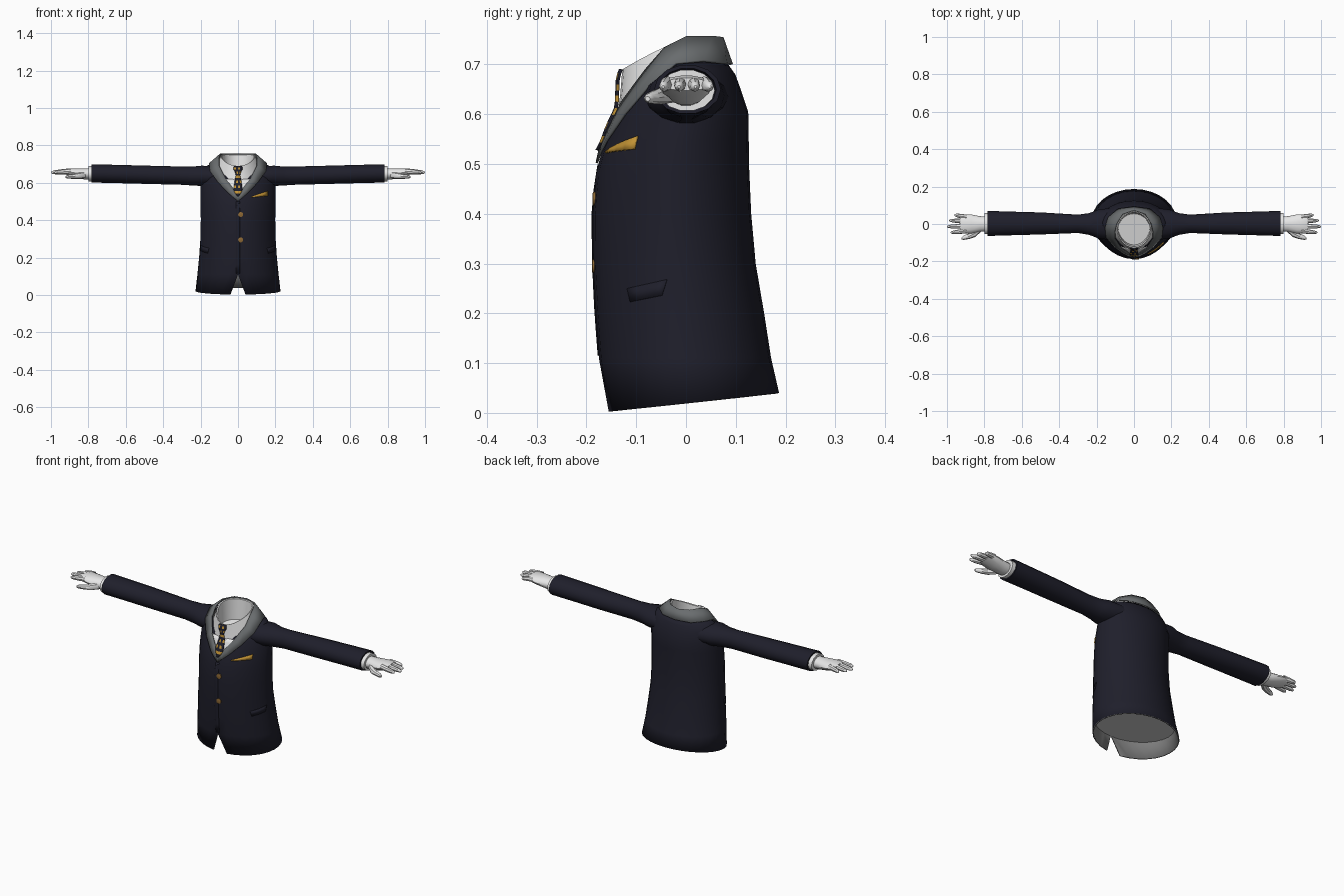
import bpy, bmesh, math
from mathutils import Vector
from mathutils.bvhtree import BVHTree

if "Cube" in bpy.data.objects:
    bpy.data.objects.remove(bpy.data.objects["Cube"])


def material(name, rgb):
    m = bpy.data.materials.new(name)
    m.diffuse_color = (*rgb, 1)
    m.use_nodes = True
    m.node_tree.nodes["Principled BSDF"].inputs["Base Color"].default_value = m.diffuse_color
    return m


navy = material("navy cloth", (0.0135, 0.0135, 0.024))
grey = material("grey lapel", (0.14, 0.15, 0.155))
lining = material("grey lining", (0.2, 0.2, 0.2))
pale = material("pale inner cloth", (0.62, 0.62, 0.62))
white = material("white", (0.8, 0.8, 0.8))
gold = material("gold", (0.54, 0.29, 0.035))
brown = material("brown button", (0.27, 0.14, 0.035))


def finish(name, bm, mats, mirror=False, thick=0, offset=0, mat_offset=0, recalc=True):
    if recalc:
        bmesh.ops.recalc_face_normals(bm, faces=bm.faces)
    me = bpy.data.meshes.new(name)
    bm.to_mesh(me)
    bm.free()
    ob = bpy.data.objects.new(name, me)
    bpy.context.collection.objects.link(ob)
    for m in mats:
        me.materials.append(m)
    bpy.ops.object.select_all(action='DESELECT')
    ob.select_set(True)
    bpy.context.view_layer.objects.active = ob
    bpy.ops.object.shade_smooth_by_angle(angle=math.radians(40))
    if mirror:
        mod = ob.modifiers.new("mirror", 'MIRROR')
        mod.merge_threshold = 0.0005
    if thick:
        mod = ob.modifiers.new("thickness", 'SOLIDIFY')
        mod.thickness, mod.offset = thick, offset
        mod.material_offset = mod.material_offset_rim = mat_offset
    return ob


def loft(rings, closed=True, cap_end=False):
    bm = bmesh.new()
    rows = [[bm.verts.new(p) for p in r] for r in rings]
    n = len(rows[0])
    for a, b in zip(rows, rows[1:]):
        for i in range(n if closed else n - 1):
            j = (i + 1) % n
            bm.faces.new((a[i], a[j], b[j], b[i]))
    if cap_end:
        bm.faces.new(rows[-1])
    bm.faces.index_update()
    bm.faces.ensure_lookup_table()
    return bm


def body_ring(zf, zb, zs, w, yf, yb, gap=0.0, n=28, close=True, point=1.0):
    """Oval around the trunk from the front; zf, zb, zs are heights, point narrows the front."""
    pts = []
    for i in range(n if close else n + 1):
        t = gap + (2 * math.pi - 2 * gap) * i / n
        c, s = math.cos(t), math.sin(t)
        z = (zf + zb) / 2 + (zf - zb) / 2 * c + (zs - (zf + zb) / 2) * s * s
        cy = c ** point if c > 0 else c
        pts.append((w * s, (yf + yb) / 2 + (yf - yb) / 2 * cy, z))
    return pts


def arm_ring(x, y, z, ry, rz, n=14):
    return [(x, y + ry * math.cos(2 * math.pi * i / n), z + rz * math.sin(2 * math.pi * i / n))
            for i in range(n)]


# Jacket body, split at the front of the hem, with a lining inside
levels = [(0.002, 0.04, 0.021, 0.228, -0.158, 0.187, 0.18),
          (0.11, 0.11, 0.11, 0.217, -0.175, 0.171, 0),
          (0.2, 0.2, 0.2, 0.208, -0.182, 0.157, 0),
          (0.3, 0.3, 0.3, 0.201, -0.187, 0.14, 0),
          (0.4, 0.4, 0.4, 0.199, -0.188, 0.131, 0),
          (0.48, 0.49, 0.49, 0.2, -0.181, 0.127, 0),
          (0.53, 0.55, 0.55, 0.2, -0.168, 0.126, 0),
          (0.565, 0.605, 0.6, 0.199, -0.153, 0.125, 0),
          (0.595, 0.65, 0.65, 0.193, -0.139, 0.11, 0),
          (0.615, 0.68, 0.685, 0.172, -0.131, 0.099, 0),
          (0.63, 0.70, 0.705, 0.125, -0.125, 0.085, 0)]
bm = loft([body_ring(*l, close=False, point=1 + min(max(l[0], 0) / 0.45, 1) * 0.35)
           for l in levels], closed=False)
bmesh.ops.remove_doubles(bm, verts=bm.verts, dist=0.0005)
bmesh.ops.recalc_face_normals(bm, faces=bm.faces)
bm.faces.ensure_lookup_table()
if bm.faces[0].normal.y > 0:
    bmesh.ops.reverse_faces(bm, faces=bm.faces)
tree = BVHTree.FromBMesh(bm)
finish("jacket_body", bm, [navy, lining], thick=0.006, offset=-1, mat_offset=1, recalc=False)


def on_front(x, z, lift=0.005):
    hit = tree.ray_cast(Vector((x, -1, z)), Vector((0, 1, 0)))[0]
    return (x, hit.y - lift, z)


def on_side(y, z, lift=0.001):
    hit = tree.ray_cast(Vector((1, y, z)), Vector((-1, 0, 0)))[0]
    return (hit.x + lift, y, z)


# Closed floor inside the hem
bm = loft([body_ring(0.1, 0.1, 0.1, 0.213, -0.17, 0.168, point=1.08)], cap_end=True)
finish("jacket_inner_floor", bm, [pale])

# Sleeves
sleeve = [(0.13, 0, 0.635, 0.085, 0.052), (0.19, 0, 0.637, 0.077, 0.056),
          (0.24, 0, 0.636, 0.058, 0.052), (0.3, 0.001, 0.638, 0.049, 0.05),
          (0.5, 0.003, 0.643, 0.059, 0.05), (0.65, 0.003, 0.647, 0.063, 0.05),
          (0.782, 0.003, 0.65, 0.067, 0.05), (0.782, 0.003, 0.65, 0.058, 0.043),
          (0.765, 0.003, 0.65, 0.055, 0.04)]
finish("sleeves", loft([arm_ring(*s) for s in sleeve], cap_end=True), [navy], mirror=True)

# Shirt cuffs
cuff = [(0.76, 0.002, 0.648, 0.056, 0.042), (0.8, 0.002, 0.648, 0.056, 0.042),
        (0.8, 0.002, 0.648, 0.045, 0.033)]
finish("shirt_cuffs", loft([arm_ring(*s) for s in cuff], cap_end=True), [white], mirror=True)

# Hands: palm, thumb and four fingers
palm = [(0.78, 0, 0.647, 0.038, 0.031), (0.825, 0, 0.648, 0.042, 0.03),
        (0.87, 0, 0.653, 0.051, 0.025), (0.91, 0.001, 0.659, 0.051, 0.019),
        (0.93, 0.001, 0.66, 0.046, 0.013)]
finish("palms", loft([arm_ring(*s) for s in palm], cap_end=True), [white], mirror=True)
thumb = [(0.815, -0.022, 0.642, 0.017, 0.018), (0.85, -0.05, 0.637, 0.02, 0.017),
         (0.88, -0.064, 0.634, 0.016, 0.013), (0.912, -0.074, 0.632, 0.011, 0.01),
         (0.922, -0.077, 0.631, 0.005, 0.005)]
finish("thumbs", loft([arm_ring(*s, n=8) for s in thumb], cap_end=True), [white], mirror=True)
for name, y0, y1, tip in (("index", -0.037, -0.046, 0.98), ("middle", -0.011, -0.014, 1.0),
                          ("ring", 0.014, 0.019, 0.988), ("little", 0.037, 0.048, 0.96)):
    rings = []
    for t, r in ((0, 0.0145), (0.45, 0.0135), (0.8, 0.011), (0.95, 0.007), (1, 0.003)):
        rings.append(arm_ring(0.895 + (tip - 0.895) * t, y0 + (y1 - y0) * t,
                              0.662 - 0.007 * t, r * 0.9, r, n=8))
    finish(name + "_fingers", loft(rings, cap_end=True), [white], mirror=True)

# Shirt neck: outside, rim, and inside down to a floor
neck = [(0.6, 0.68, 0.675, 0.118, -0.138, 0.078), (0.64, 0.7, 0.7, 0.11, -0.132, 0.075),
        (0.69, 0.75, 0.742, 0.092, -0.128, 0.068), (0.688, 0.748, 0.74, 0.086, -0.121, 0.062),
        (0.60, 0.64, 0.63, 0.084, -0.112, 0.055)]
finish("shirt_collar", loft([body_ring(*r, point=1.25) for r in neck], cap_end=True), [white])

# Shirt front in the opening
rows = [[on_front(w * k / 3, z, 0.003) for k in range(-3, 4)]
        for z, w in ((0.512, 0.006), (0.54, 0.025), (0.57, 0.045), (0.6, 0.07), (0.62, 0.088))]
finish("shirt_front", loft(rows, closed=False), [white], thick=0.003)

# Lapel running up into the folded collar
outer = [on_front(0, 0.502, 0.004), on_front(0.026, 0.523, 0.005), on_front(0.054, 0.547, 0.006),
         on_front(0.105, 0.6, 0.008), on_front(0.148, 0.66, 0.011), (0.154, -0.02, 0.702),
         (0.138, 0.035, 0.707), (0.085, 0.08, 0.702), (0, 0.092, 0.70)]
inner = [on_front(0, 0.53, 0.005), on_front(0.014, 0.55, 0.006), on_front(0.03, 0.575, 0.007),
         on_front(0.067, 0.625, 0.011), (0.1, -0.08, 0.69), (0.102, -0.043, 0.733),
         (0.093, 0, 0.755), (0.06, 0.053, 0.756), (0, 0.073, 0.754)]
finish("lapels", loft([outer, inner], closed=False), [grey], mirror=True, thick=0.005)

# Tie with scattered gold patches
shape = [(0.69, 0.019, 0.129), (0.682, 0.023, 0.132), (0.67, 0.023, 0.135), (0.66, 0.017, 0.136),
         (0.648, 0.012, 0.136), (0.638, 0.011, 0.137), (0.625, 0.014, 0.137), (0.612, 0.017, 0.139),
         (0.598, 0.019, 0.145), (0.584, 0.021, 0.152), (0.57, 0.023, 0.158),
         (0.556, 0.022, 0.163), (0.543, 0.015, 0.168), (0.528, 0.004, 0.176)]
bm = loft([[(w * k / 2, -y - 0.004 + 0.002 * abs(k), z) for k in range(-2, 3)]
           for z, w, y in shape], closed=False)
for f in bm.faces:
    row, col = divmod(f.index, 4)
    f.material_index = 1 if (row + 2 * col) % 4 == 1 or row in (5, 11) else 0
finish("tie", bm, [navy, gold], thick=0.004)

# Pocket square
top = [on_front(0.072 + 0.086 * k / 4, 0.526 + 0.03 * k / 4) for k in range(5)]
low = [on_front(0.072 + 0.086 * k / 4, 0.522 + 0.008 * k / 4) for k in range(5)]
finish("pocket_square", loft([top, low], closed=False), [gold], thick=0.004)

# Hip pocket flaps
top = [on_side(-0.118 + 0.08 * k / 4, 0.25 + 0.018 * k / 4) for k in range(5)]
low = [on_side(-0.112 + 0.064 * k / 4, 0.223 + 0.013 * k / 4) for k in range(5)]
finish("pocket_flaps", loft([top, low], closed=False), [navy], mirror=True, thick=0.002)

# Front buttons
for i, z in enumerate((0.43, 0.295)):
    y = on_front(0.014, z, 0)[1]
    rings = [[(0.014 + r * math.cos(math.pi * k / 5), y - d, z + r * math.sin(math.pi * k / 5))
              for k in range(10)] for r, d in ((0.014, -0.002), (0.014, 0.003), (0.011, 0.004))]
    finish("button_%d" % (i + 1), loft(rings, cap_end=True), [brown])

# Overlapping front edge
a = [on_front(-0.01, 0.115 + 0.048 * k, 0.002) for k in range(9)]
b = [on_front(0.01, 0.115 + 0.048 * k, 0.0) for k in range(9)]
finish("front_edge", loft([a, b], closed=False), [navy], thick=0.002)
